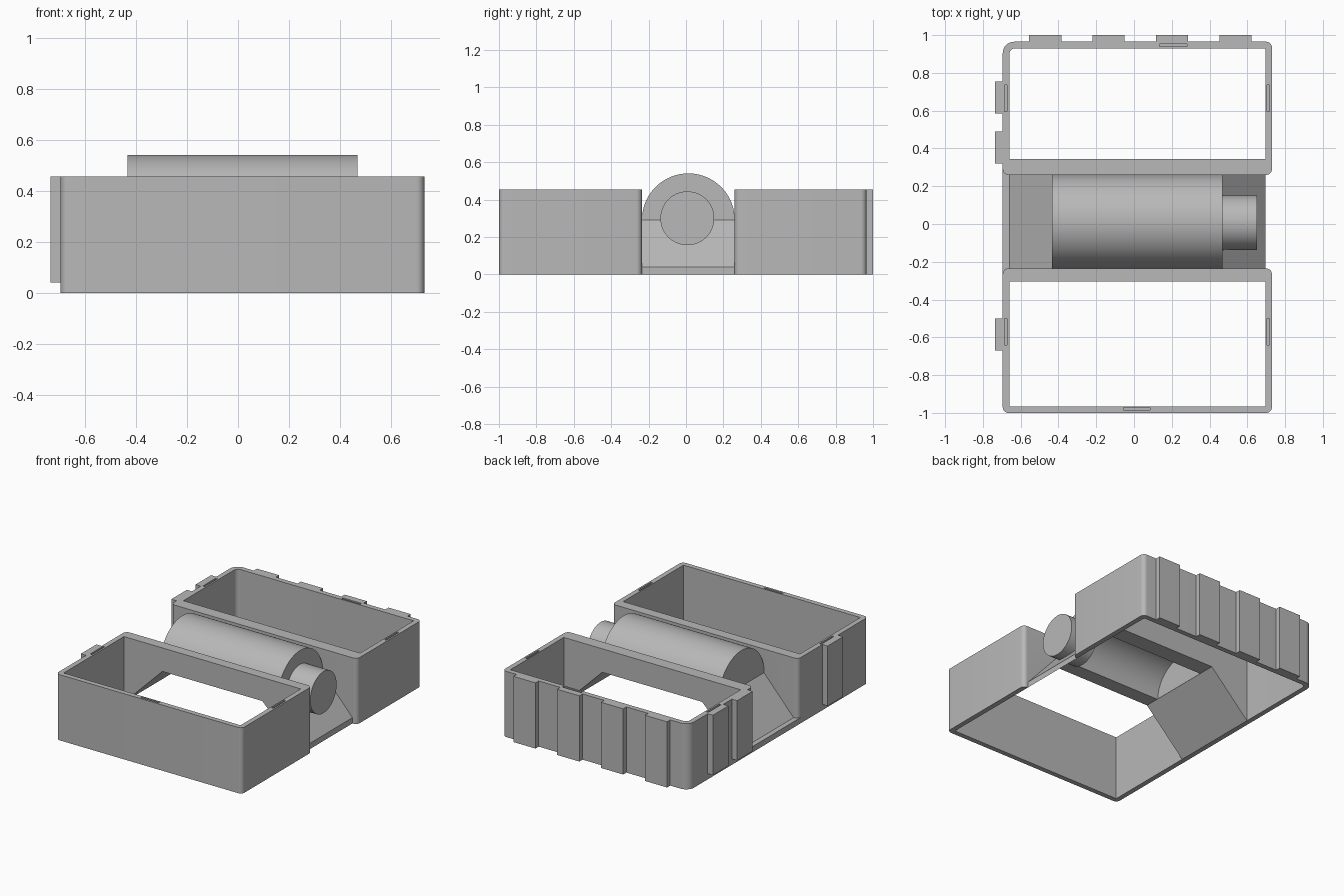
import bpy, bmesh, math
from mathutils import Vector

cube = bpy.data.objects.get("Cube")
if cube:
    bpy.data.objects.remove(cube)

grey = bpy.data.materials.new("light_grey")
grey.use_nodes = True
colour = (0.48, 0.48, 0.48, 1)
grey.diffuse_color = colour
grey.node_tree.nodes["Principled BSDF"].inputs["Base Color"].default_value = colour

AXES = {"x": lambda a, b, d: (d, a, b),
        "y": lambda a, b, d: (a, d, b),
        "z": lambda a, b, d: (a, b, d)}


def prism(name, profile, axis, start, end):
    """Extrude a closed 2D profile along an axis."""
    place = AXES[axis]
    bm = bmesh.new()
    face = bm.faces.new([bm.verts.new(place(a, b, start)) for a, b in profile])
    out = bmesh.ops.extrude_face_region(bm, geom=[face])
    moved = [g for g in out["geom"] if isinstance(g, bmesh.types.BMVert)]
    bmesh.ops.translate(bm, verts=moved, vec=Vector(place(0, 0, end - start)))
    bmesh.ops.recalc_face_normals(bm, faces=bm.faces)
    mesh = bpy.data.meshes.new(name)
    bm.to_mesh(mesh)
    bm.free()
    mesh.materials.append(grey)
    obj = bpy.data.objects.new(name, mesh)
    bpy.context.collection.objects.link(obj)
    return obj


def arc(cx, cy, r, a0, a1, n):
    angles = [math.radians(a0 + (a1 - a0) * i / n) for i in range(n + 1)]
    return [(cx + r * math.cos(a), cy + r * math.sin(a)) for a in angles]


def rounded(x0, x1, y0, y1, radii):
    """Rectangle outline; radii run back right, back left, front left, front right."""
    pts = []
    for i, r in enumerate(radii):
        cx = x1 - r if i in (0, 3) else x0 + r
        cy = y1 - r if i < 2 else y0 + r
        pts += arc(cx, cy, r, 90 * i, 90 * i + 90, 8) if r else [(cx, cy)]
    return pts


def box(name, x0, x1, y0, y1, z0, z1):
    return prism(name, rounded(x0, x1, y0, y1, (0, 0, 0, 0)), "z", z0, z1)


def cut(obj, cutter):
    mod = obj.modifiers.new("cut", "BOOLEAN")
    mod.operation = "DIFFERENCE"
    mod.solver = "EXACT"
    mod.object = cutter
    bpy.context.view_layer.objects.active = obj
    bpy.ops.object.modifier_apply(modifier=mod.name)
    bpy.data.objects.remove(cutter)


def smooth(obj):
    bpy.ops.object.select_all(action="DESELECT")
    obj.select_set(True)
    bpy.context.view_layer.objects.active = obj
    bpy.ops.object.shade_smooth_by_angle(angle=math.radians(30))


LEFT, RIGHT, TOP, MID = -0.695, 0.73, 0.455, 0.0175
SPRING = 0.292

# Two open rectangular frames
r = 0.03
front = prism("front_frame", rounded(LEFT, RIGHT, -1, -0.235, (r, r, r, r)), "z", 0, TOP)
back = prism("back_frame", rounded(LEFT, RIGHT, 0.26, 0.965, (r, 0.06, r, r)), "z", 0, TOP)
cut(front, box("front_hole", -0.66, 0.695, -0.965, -0.305, -0.1, 0.6))
cut(back, prism("back_hole", rounded(-0.66, 0.695, 0.345, 0.93, (0, r, 0, 0)), "z", -0.1, 0.6))

# Trapezoid opening under the channel walls
for frame, y0, y1 in ((front, -0.32, -0.2), (back, 0.2, 0.36)):
    opening = [(-0.66, -0.05), (0.695, -0.05), (0.695, 0), (0.4, SPRING),
               (-0.365, SPRING), (-0.66, 0)]
    cut(frame, prism("opening", opening, "y", y0, y1))

# Narrow slots in the rims
for frame, y0, y1 in ((front, -0.64, -0.5), (back, 0.595, 0.735)):
    for x in (-0.686, 0.704):
        cut(frame, box("slot", x, x + 0.014, y0, y1, TOP - 0.04, 0.6))
cut(front, box("slot", -0.055, 0.085, -0.986, -0.972, TOP - 0.04, 0.6))
cut(back, box("slot", 0.135, 0.28, 0.94, 0.954, TOP - 0.04, 0.6))
smooth(front)
smooth(back)

# Ribs on the back and left-hand outside
for i in range(4):
    x = -0.555 + 0.336 * i
    box(f"back_rib_{i + 1}", x, x + 0.17, 0.96, 1.0, 0, TOP)
for i, y in enumerate((-0.67, 0.32, 0.585)):
    box(f"side_rib_{i + 1}", -0.735, -0.69, y, y + 0.17, 0.04, TOP)

# Sloping plates at both ends of the channel
slope = [(-0.66, 0), (-0.365, SPRING), (-0.432, SPRING), (-0.66, 0.04)]
prism("ramp_low_x", slope + [(LEFT, 0.04), (LEFT, 0)], "y", -0.265, 0.29)
prism("ramp_high_x", [(2 * MID - x, z) for x, z in slope], "y", -0.265, 0.29)

# Hollow half-round cover with closed ends
cy = 0.0125
outer = arc(cy, SPRING, 0.248, 0, 180, 48)
inner = arc(cy, SPRING, 0.215, 180, 0, 48)
smooth(prism("arched_cover", outer + inner, "x", -0.434, 0.468))
for name, x0, x1 in (("cover_end_low_x", -0.434, -0.37), ("cover_end_high_x", 0.405, 0.468)):
    smooth(prism(name, outer, "x", x0, x1))

# Solid round boss on the cover end
smooth(prism("end_boss", arc(0.007, 0.3, 0.144, 0, 354, 59), "x", 0.44, 0.65))
